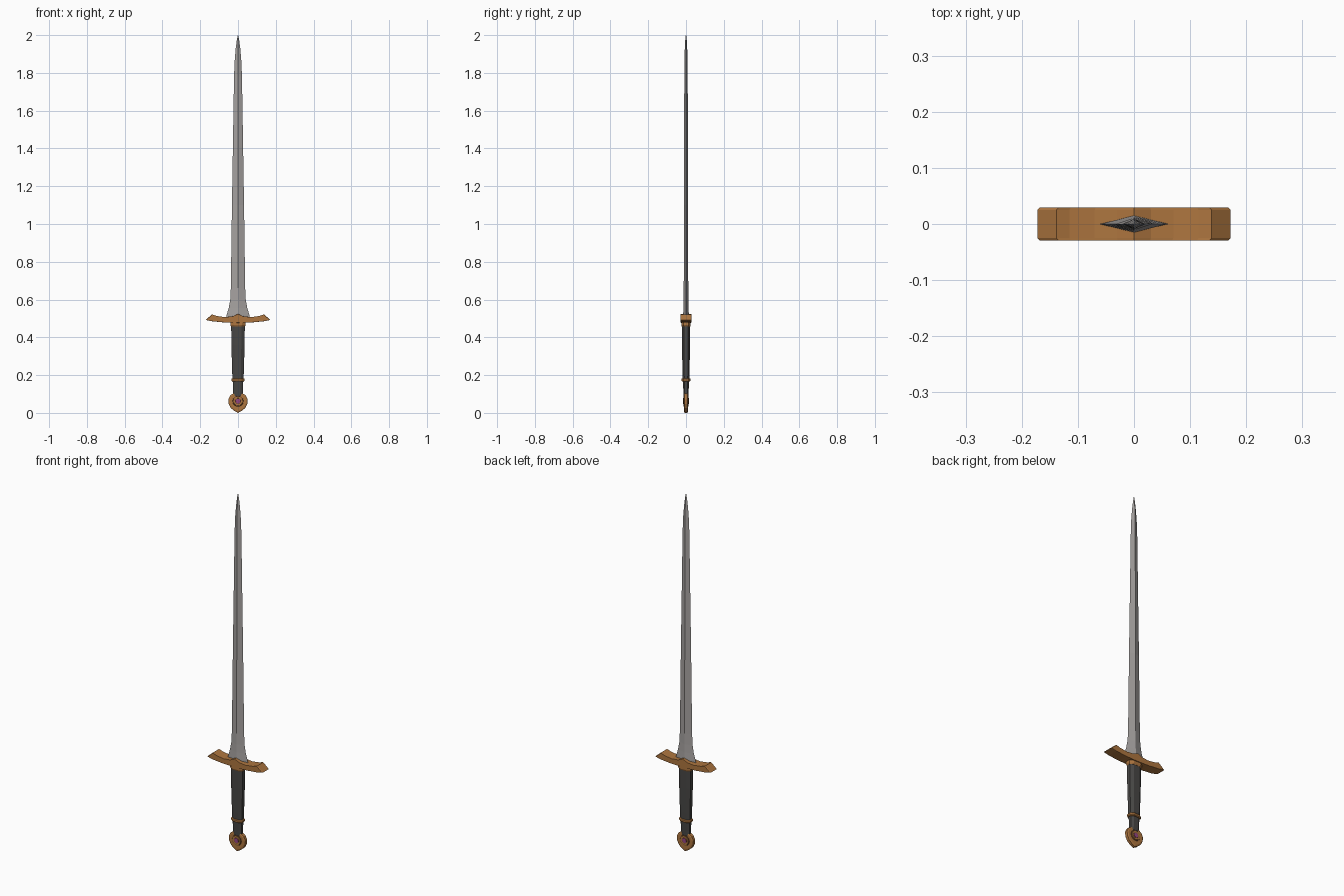
import bpy, bmesh, math

if "Cube" in bpy.data.objects:
    bpy.data.objects.remove(bpy.data.objects["Cube"])


def mat(name, r, g, b):
    m = bpy.data.materials.new(name)
    m.diffuse_color = (r, g, b, 1)
    m.use_nodes = True
    m.node_tree.nodes["Principled BSDF"].inputs["Base Color"].default_value = m.diffuse_color
    return m


STEEL = mat("steel", 0.38, 0.36, 0.35)
BRONZE = mat("bronze", 0.42, 0.18, 0.05)
LEATHER = mat("dark leather", 0.065, 0.063, 0.06)
DARK = mat("dark bronze", 0.16, 0.065, 0.025)
GEM = mat("purple gem", 0.30, 0.06, 0.22)


def finish(bm, name, material):
    bmesh.ops.remove_doubles(bm, verts=bm.verts, dist=1e-5)
    bmesh.ops.recalc_face_normals(bm, faces=bm.faces)
    me = bpy.data.meshes.new(name)
    bm.to_mesh(me)
    bm.free()
    me.materials.append(material)
    ob = bpy.data.objects.new(name, me)
    bpy.context.collection.objects.link(ob)
    return ob


def loft(name, rings, material):
    """Skin a stack of equal-count point rings and cap both ends."""
    bm = bmesh.new()
    vs = [[bm.verts.new(p) for p in ring] for ring in rings]
    n = len(vs[0])
    for a, b in zip(vs, vs[1:]):
        for i in range(n):
            j = (i + 1) % n
            bm.faces.new((a[i], a[j], b[j], b[i]))
    bm.faces.new(vs[0])
    bm.faces.new(vs[-1])
    return finish(bm, name, material)


def octagon(z, hx, hy):
    """Flattened octagonal section for the grip parts."""
    k = 0.5
    return [(x * hx, y * hy, z) for x, y in
            ((1, -k), (1, k), (k, 1), (-k, 1), (-1, k), (-1, -k), (-k, -1), (k, -1))]


def stack(name, levels, material):
    return loft(name, [octagon(*l) for l in levels], material)


def disc(name, outline, levels, cz, material):
    """Front-facing outline scaled and placed at successive y depths."""
    return loft(name, [[(x * s, y, cz + z * s) for x, z in outline] for y, s in levels], material)


# Blade: diamond section, flared at the guard
blade = [(0.49, 0.063, 0.015), (0.52, 0.06, 0.015), (0.555, 0.049, 0.0135), (0.60, 0.041, 0.0125),
         (0.66, 0.038, 0.012), (1.1, 0.032, 0.011), (1.78, 0.021, 0.009),
         (1.86, 0.018, 0.008), (1.93, 0.012, 0.0065), (1.975, 0.006, 0.004), (2.0, 0.001, 0.001)]
loft("blade", [[(hx, 0, z), (0, hy, z), (-hx, 0, z), (0, -hy, z)] for z, hx, hy in blade], STEEL)

# Crossguard: mirrored profile through the depth, chamfered front and back
half = [(0.0, 0.524), (0.03, 0.511), (0.07, 0.507), (0.115, 0.513), (0.138, 0.521),
        (0.172, 0.492), (0.138, 0.485), (0.075, 0.479), (0.0, 0.477)]
prof = half + [(-x, z) for x, z in half[-2:0:-1]]
disc("crossguard", [(x, z - 0.5) for x, z in prof],
     [(-0.029, 0.98), (-0.025, 1), (0.025, 1), (0.029, 0.98)], 0.5, BRONZE)

# Collar under the guard, grip, lower ring and neck
stack("collar", [(0.457, 0.037, 0.022), (0.464, 0.041, 0.025), (0.482, 0.041, 0.025)], BRONZE)
stack("grip", [(0.17, 0.029, 0.018), (0.22, 0.031, 0.019), (0.36, 0.035, 0.021),
               (0.46, 0.036, 0.021)], LEATHER)
stack("grip_ring", [(0.166, 0.031, 0.021), (0.17, 0.035, 0.024), (0.179, 0.035, 0.024),
                    (0.183, 0.031, 0.021)], BRONZE)
stack("neck", [(0.09, 0.026, 0.013), (0.12, 0.026, 0.014), (0.17, 0.028, 0.017)], LEATHER)

# Pommel: rounded shield with a slightly pointed foot
half = [(0.0, 0.046), (0.022, 0.044), (0.041, 0.033), (0.051, 0.012), (0.049, -0.012),
        (0.038, -0.034), (0.021, -0.049), (0.0, -0.06)]
shield = half + [(-x, z) for x, z in half[-2:0:-1]]
disc("pommel", shield, [(-0.011, 0.86), (-0.008, 1), (0.008, 1), (0.011, 0.86)], 0.06, BRONZE)

# Round mounts and gems on both pommel faces
circle = [(math.cos(i * math.tau / 12), math.sin(i * math.tau / 12)) for i in range(12)]
for side, label in ((-1, "front"), (1, "back")):
    for part, r, y0, y1, m in (("dark_rim", 0.030, 0.010, 0.0125, DARK),
                               ("bezel", 0.026, 0.010, 0.0145, BRONZE),
                               ("gem_seat", 0.017, 0.012, 0.015, DARK),
                               ("gem", 0.0135, 0.012, 0.0165, GEM)):
        disc(f"{part}_{label}", circle, [(side * y0, r), (side * y1, r * 0.93)], 0.062, m)
